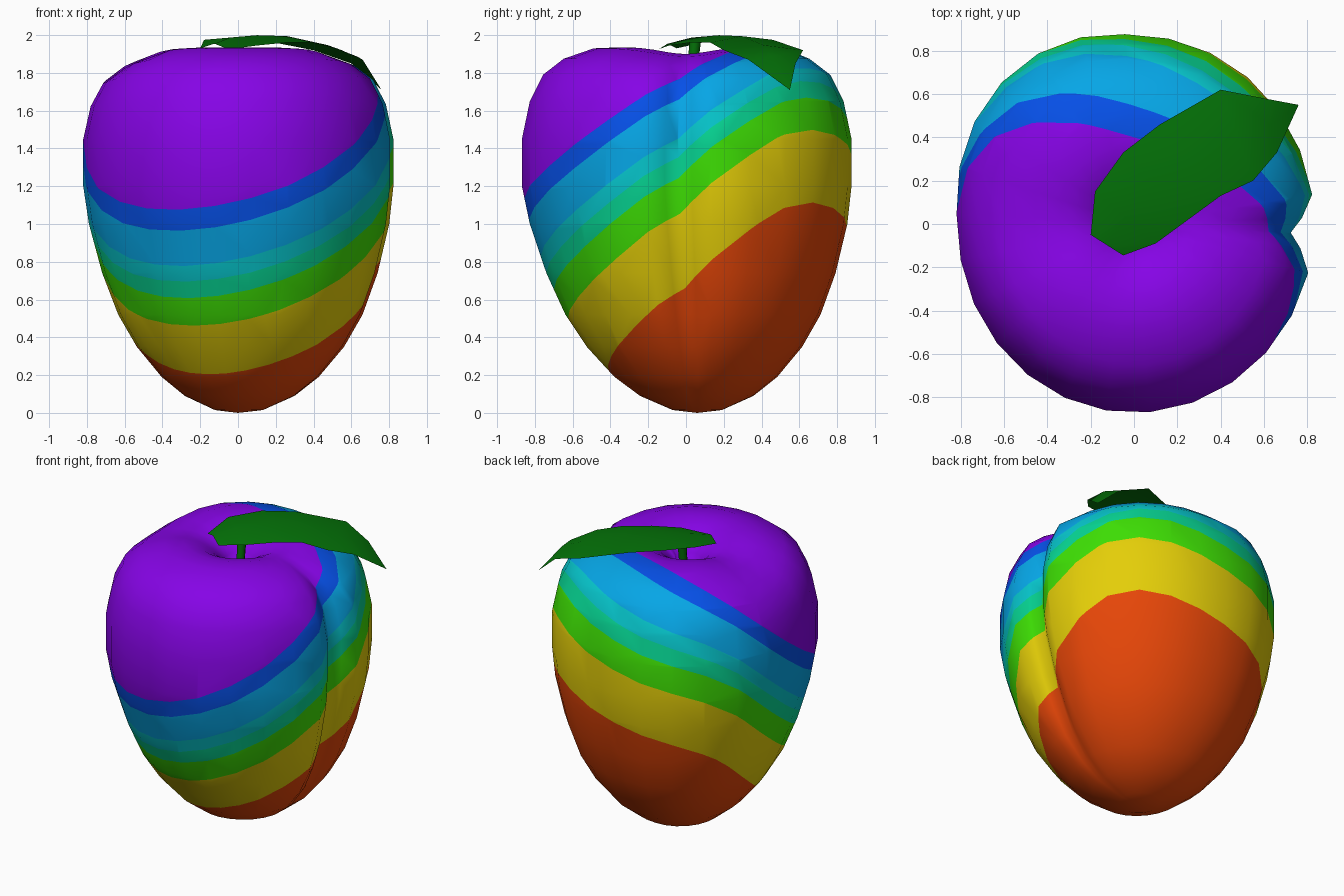
import bpy, bmesh, math

if "Cube" in bpy.data.objects:
    bpy.data.objects.remove(bpy.data.objects["Cube"])


def material(name, rgb):
    lin = [((c / 255 + 0.055) / 1.055) ** 2.4 if c > 10 else c / 255 / 12.92 for c in rgb]
    m = bpy.data.materials.new(name)
    m.diffuse_color = (*lin, 1)
    m.use_nodes = True
    m.node_tree.nodes["Principled BSDF"].inputs["Base Color"].default_value = m.diffuse_color
    return m


def make_object(name, bm, mats, angle):
    bmesh.ops.recalc_face_normals(bm, faces=bm.faces)
    me = bpy.data.meshes.new(name)
    bm.to_mesh(me)
    bm.free()
    ob = bpy.data.objects.new(name, me)
    bpy.context.collection.objects.link(ob)
    for m in mats:
        me.materials.append(m)
    bpy.ops.object.select_all(action='DESELECT')
    ob.select_set(True)
    bpy.context.view_layer.objects.active = ob
    bpy.ops.object.shade_smooth_by_angle(angle=math.radians(angle))
    return ob


stripes = [material(n, c) for n, c in (
    ("red_orange", (230, 70, 8)), ("yellow", (228, 206, 8)),
    ("green", (62, 224, 4)), ("sea_green", (6, 212, 146)),
    ("turquoise", (6, 198, 204)), ("sky_blue", (6, 166, 230)),
    ("blue", (6, 80, 232)), ("purple", (134, 4, 230)))]
leaf_green = material("leaf_green", (4, 114, 8))
limits = [0.345, 0.73, 0.92, 1.03, 1.13, 1.35, 1.475]


# Stripe tilt: height offset of the stripes at a point
def tilt(x, y):
    t = y + 0.2
    return (0.25 * x + 0.06 * max(0, x) ** 2 + t * (0.66 + 0.18 * t)
            - 1.2 * max(0, t - 0.6) ** 2)


# Fruit: turned profile with a crease on the right and a dimple on top
profile = [(.13, .015), (.3, .09), (.43, .19), (.57, .35), (.675, .52), (.765, .74),
           (.84, 1.0), (.872, 1.2), (.872, 1.45), (.83, 1.65), (.76, 1.79),
           (.65, 1.875), (.49, 1.93), (.36, 1.935), (.26, 1.91), (.17, 1.86),
           (.1, 1.79), (.07, 1.7)]
offsets = [-12, -5, 0, 5] + [12 + 14 * i for i in range(24)]


def fruit_point(r, z, off):
    a = math.radians(off - 3)
    c, s = math.cos(a), math.sin(a)
    d = min(off % 360, -off % 360)
    fade = min(1, z / 0.5) if z < 1.85 else min(1, r / 0.65)
    k = r * (1 - 0.13 * fade * max(0, 1 - d / 12) ** 1.2)
    if c < 0 < s:  # fuller at the back left
        k *= 1 - 0.12 * c * s
    lean = max(0, 1 - z / 1.2)
    wide = 0.955 + 0.06 * lean if c > 0 else 0.935
    # shoulders sink a little on both sides
    sink = (0.04 if c > 0 else 0.06) * c ** 8 * max(0, z - 1.45) / 0.45 * min(1, r / 0.45)
    return (k * wide * c, k * s + 0.06 * lean, z - sink)


bm = bmesh.new()
rings = [[bm.verts.new(fruit_point(r, z, o)) for o in offsets] for r, z in profile]
n = len(offsets)
for lo, hi in zip(rings, rings[1:]):
    for i in range(n):
        j = (i + 1) % n
        bm.faces.new((lo[i], lo[j], hi[j], hi[i]))
for ring, z in ((rings[0], 0), (rings[-1], 1.69)):
    c = bm.verts.new(fruit_point(0, z, 0))
    for i in range(n):
        bm.faces.new((ring[i], ring[(i + 1) % n], c))

# Stripes: warp so they lie level, cut with level planes, colour, warp back
bmesh.ops.recalc_face_normals(bm, faces=bm.faces)
for v in bm.verts:
    v.co.z -= tilt(v.co.x, v.co.y)
for h in limits:
    bmesh.ops.bisect_plane(bm, geom=bm.verts[:] + bm.edges[:] + bm.faces[:],
                           plane_co=(0, 0, h), plane_no=(0, 0, 1))
for f in bm.faces:
    mid = f.calc_center_median().z
    f.material_index = sum(mid > h for h in limits)
for v in bm.verts:
    v.co.z += tilt(v.co.x, v.co.y)
make_object("fruit", bm, stripes, 75)

# Stem: short leaning tube
bm = bmesh.new()
bmesh.ops.create_cone(bm, cap_ends=True, segments=8, radius1=0.025, radius2=0.03, depth=0.28)
for v in bm.verts:
    v.co.y += 0.02 + 0.1 * (v.co.z + 0.14)
    v.co.z += 1.82
make_object("stem", bm, [leaf_green], 50)

# Leaf: thin sheet with a raised middle, drooping to a point
left = [(-.2, -.05, 1.93), (-.18, .15, 1.975), (-.05, .33, 1.985), (.12, .46, 1.975),
        (.4, .62, 1.92), (.6, .58, 1.85)]
right = [(-.05, -.145, 1.925), (.1, -.09, 1.945), (.25, .02, 1.96), (.4, .13, 1.96),
         (.55, .2, 1.92), (.66, .33, 1.87)]
bm = bmesh.new()
rows = []
for l, r in zip(left, right):
    m = [(a + b) / 2 for a, b in zip(l, r)]
    m[2] += 0.027
    rows.append([bm.verts.new(p) for p in (l, m, r)])
for a, b in zip(rows, rows[1:]):
    for i in range(2):
        bm.faces.new((a[i], a[i + 1], b[i + 1], b[i]))
tip = bm.verts.new((.76, .55, 1.71))
for i in range(2):
    bm.faces.new((rows[-1][i], rows[-1][i + 1], tip))
make_object("leaf", bm, [leaf_green], 40)
